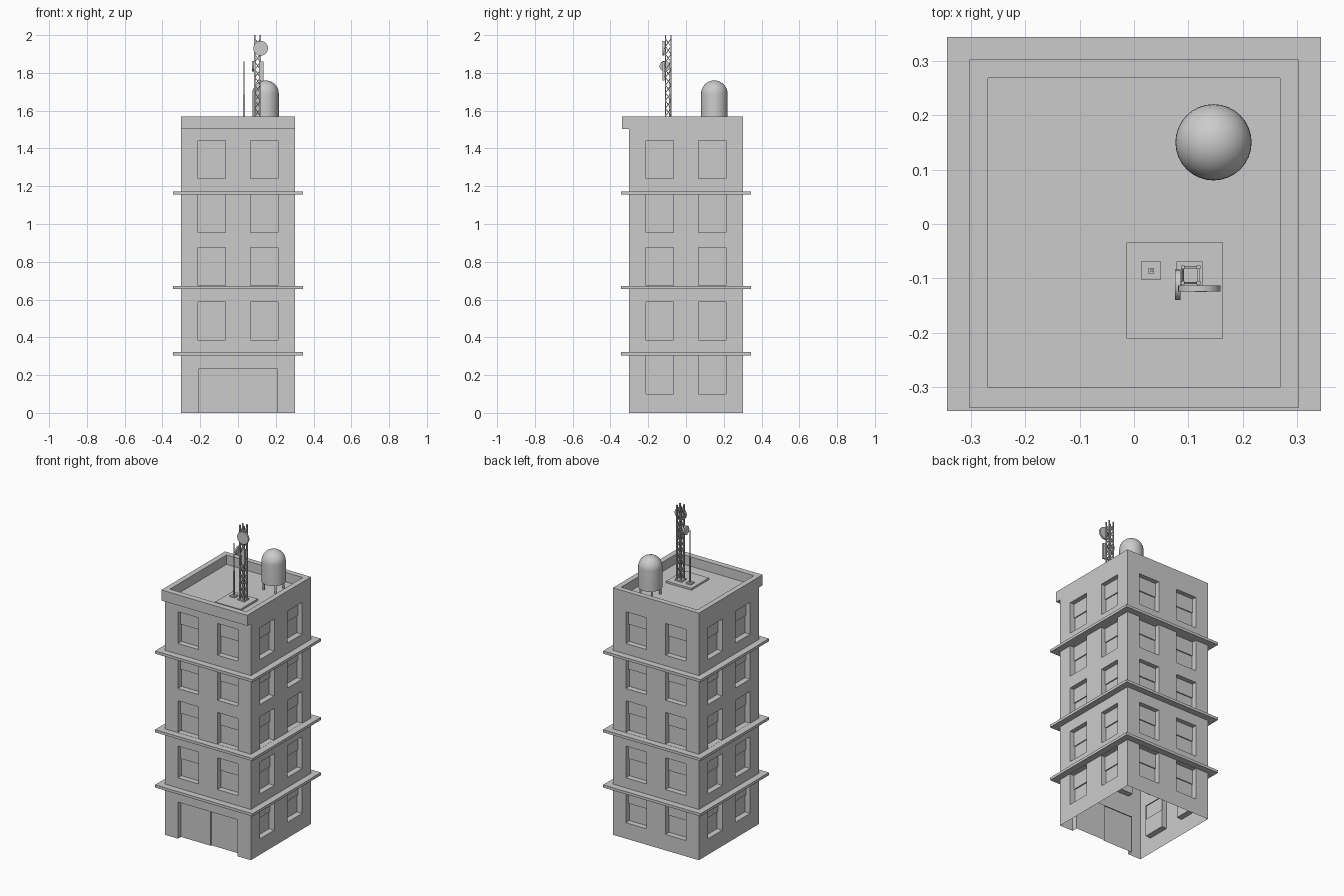
import bpy, bmesh, math
from mathutils import Vector, Matrix

if "Cube" in bpy.data.objects:
    bpy.data.objects.remove(bpy.data.objects["Cube"])

W = 0.302          # half width of the tower
DEPTH = 0.036      # window recess


def finish(bm, name, smooth=False, weld=True):
    if weld:
        bmesh.ops.remove_doubles(bm, verts=bm.verts, dist=1e-5)
    me = bpy.data.meshes.new(name)
    bm.to_mesh(me)
    bm.free()
    ob = bpy.data.objects.new(name, me)
    bpy.context.collection.objects.link(ob)
    if smooth:
        bpy.context.view_layer.objects.active = ob
        ob.select_set(True)
        bpy.ops.object.shade_smooth_by_angle(angle=math.radians(40))
        ob.select_set(False)
    return ob


def face(bm, pts):
    return bm.faces.new([bm.verts.new(p) for p in pts])


def add_box(bm, x0, x1, y0, y1, z0, z1):
    m = Matrix.Translation(((x0 + x1) / 2, (y0 + y1) / 2, (z0 + z1) / 2)) \
        @ Matrix.Diagonal((x1 - x0, y1 - y0, z1 - z0, 1))
    bmesh.ops.create_cube(bm, size=1, matrix=m)


def box(name, *dims):
    bm = bmesh.new()
    add_box(bm, *dims)
    return finish(bm, name)


def add_bar(bm, a, b, t):
    a, b = Vector(a), Vector(b)
    d = b - a
    m = Matrix.Translation((a + b) / 2) @ d.to_track_quat('Z', 'Y').to_matrix().to_4x4() \
        @ Matrix.Diagonal((t, t, d.length, 1))
    bmesh.ops.create_cube(bm, size=1, matrix=m)


def add_cyl(bm, a, b, r, n=32):
    a, b = Vector(a), Vector(b)
    d = b - a
    m = Matrix.Translation((a + b) / 2) @ d.to_track_quat('Z', 'Y').to_matrix().to_4x4()
    bmesh.ops.create_cone(bm, cap_ends=True, segments=n, radius1=r, radius2=r,
                          depth=d.length, matrix=m)


def recess(bm, P, u0, u1, z0, z1, door):
    # reveals, then two panels with a small step between them
    c = [(u0, z0), (u1, z0), (u1, z1), (u0, z1)]
    for i in range(4):
        a, b = c[i], c[(i + 1) % 4]
        if door and i == 0:
            continue
        face(bm, [P(*a, 0), P(*b, 0), P(*b, DEPTH), P(*a, DEPTH)])
    d0, d1 = DEPTH, DEPTH - 0.007
    if door:
        m = (u0 + u1) / 2
        quads = [(u0, m, z0, z1, d1), (m, u1, z0, z1, d0)]
        face(bm, [P(m, z0, d1), P(m, z0, d0), P(m, z1, d0), P(m, z1, d1)])
    else:
        m = z0 + (z1 - z0) * 0.55
        quads = [(u0, u1, z0, m, d0), (u0, u1, m, z1, d1)]
        face(bm, [P(u0, m, d0), P(u1, m, d0), P(u1, m, d1), P(u0, m, d1)])
    for a, b, e, f, d in quads:
        face(bm, [P(a, e, d), P(b, e, d), P(b, f, d), P(a, f, d)])


def wall(bm, side, us, zs, door=False):
    # grid of cells; odd columns in odd rows become openings
    rot = Matrix.Rotation(side * math.pi / 2, 3, 'Z')

    def P(u, z, d):
        return rot @ Vector((u, -W + d, z))
    for i in range(len(us) - 1):
        for j in range(len(zs) - 1):
            u0, u1, z0, z1 = us[i], us[i + 1], zs[j], zs[j + 1]
            if i % 2 and (j % 2 or door and j == 0):
                if door and j:
                    face(bm, [P(u0, z0, 0), P(u1, z0, 0), P(u1, z1, 0), P(u0, z1, 0)])
                else:
                    recess(bm, P, u0, u1, z0, z1, door)
            else:
                face(bm, [P(u0, z0, 0), P(u1, z0, 0), P(u1, z1, 0), P(u0, z1, 0)])


# tower walls, open underneath
TOP, FLOOR = 1.57, 1.51
cols = [-W, -0.212, -0.067, 0.067, 0.212, W]
rows = [0.101, 0.386, 0.674, 0.954, 1.24]
bm = bmesh.new()
for s in range(4):
    zs = [0.345] if s == 0 else [0]
    for r in rows[1 if s == 0 else 0:]:
        zs += [r, r + 0.202]
    wall(bm, s, cols, zs + [TOP])
wall(bm, 0, [-W, -0.21, 0.208, W], [0, 0.232, 0.345], door=True)
finish(bm, "tower_walls", weld=False)

# sunken roof with parapet on three sides
bm = bmesh.new()
I, F = 0.268, -0.30
inner = [(I, F), (I, I), (-I, I), (-I, F)]
outer = [(W, F), (W, W), (-W, W), (-W, F)]
for i in range(3):
    j = i + 1
    face(bm, [(*outer[i], TOP), (*outer[j], TOP), (*inner[j], TOP), (*inner[i], TOP)])
    face(bm, [(*inner[i], TOP), (*inner[j], TOP), (*inner[j], FLOOR), (*inner[i], FLOOR)])
face(bm, [(*p, FLOOR) for p in inner])
finish(bm, "roof")
box("front_parapet", -W, W, -0.338, F, 1.503, TOP)

# ledge rings around the tower
E = 0.343
for k, z in enumerate((0.305, 0.656, 1.156)):
    bm = bmesh.new()
    for s in range(4):
        rot = Matrix.Rotation(s * math.pi / 2, 3, 'Z')
        o0, o1, i0, i1 = (-E, -E), (E, -E), (-W, -W), (W, -W)
        h = z + 0.017
        for q in ([(*o0, z), (*o1, z), (*o1, h), (*o0, h)],
                  [(*o0, h), (*o1, h), (*i1, h), (*i0, h)],
                  [(*o1, z), (*o0, z), (*i0, z), (*i1, z)]):
            face(bm, [rot @ Vector(p) for p in q])
    finish(bm, f"ledge_{k + 1}")

# water tank: revolved profile with domed top, on four legs
tx, ty, R = 0.146, 0.15, 0.07
prof = [(0, 1.56), (R, 1.56)] + [
    (R * math.cos(a * math.pi / 20), 1.69 + R * math.sin(a * math.pi / 20)) for a in range(11)]
bm = bmesh.new()
vs = [bm.verts.new((tx + r, ty, z)) for r, z in prof]
es = [bm.edges.new(p) for p in zip(vs, vs[1:])]
bmesh.ops.spin(bm, geom=vs + es, cent=(tx, ty, 0), axis=(0, 0, 1),
               angle=2 * math.pi, steps=32)
bmesh.ops.remove_doubles(bm, verts=bm.verts, dist=1e-5)
bmesh.ops.recalc_face_normals(bm, faces=bm.faces)
finish(bm, "water_tank", smooth=True)
bm = bmesh.new()
for sx in (-1, 1):
    for sy in (-1, 1):
        p = (tx + sx * 0.041, ty + sy * 0.041)
        add_cyl(bm, (*p, FLOOR), (*p, 1.562), 0.006, 12)
finish(bm, "tank_legs", smooth=True)

# antenna platform and footings
box("antenna_platform", -0.014, 0.163, -0.21, -0.034, FLOOR, 1.522)
box("mast_footing", 0.078, 0.126, -0.115, -0.069, 1.522, 1.53)
box("whip_footing", 0.014, 0.049, -0.103, -0.068, 1.522, 1.53)

# lattice mast
mx, my, h = 0.104, -0.094, 0.0145
corner = [(mx - h, my - h), (mx + h, my - h), (mx + h, my + h), (mx - h, my + h)]
bm = bmesh.new()
N, z0, dz = 11, 1.53, 0.041
for i in range(4):
    a, b = corner[i], corner[(i + 1) % 4]
    add_bar(bm, (*a, z0), (*a, 2.0), 0.007)
    for k in range(N):
        p, q = (a, b) if k % 2 else (b, a)
        add_bar(bm, (*p, z0 + k * dz), (*q, z0 + (k + 1) * dz), 0.004)
finish(bm, "lattice_mast", weld=False)

# whip antenna
bm = bmesh.new()
wx, wy = 0.032, -0.086
add_bar(bm, (wx, wy, 1.53), (wx, wy, 1.685), 0.010)
add_bar(bm, (wx, wy, 1.685), (wx, wy, 1.86), 0.004)
finish(bm, "whip_antenna")

# drum dishes and panel antenna on the mast
bm = bmesh.new()
add_cyl(bm, (0.12, -0.124, 1.93), (0.12, -0.113, 1.93), 0.039)
finish(bm, "front_dish", smooth=True)
bm = bmesh.new()
add_cyl(bm, (0.075, -0.112, 1.836), (0.085, -0.112, 1.836), 0.028)
finish(bm, "side_dish", smooth=True)
box("panel_antenna", 0.112, 0.134, -0.125, -0.113, 1.76, 1.86)
bm = bmesh.new()
for z in (1.78, 1.84, 1.93):
    add_bar(bm, (0.1185, -0.105, z), (0.1185, -0.116, z), 0.006)
add_bar(bm, (0.083, -0.1085, 1.836), (0.092, -0.1085, 1.836), 0.006)
finish(bm, "antenna_brackets")
